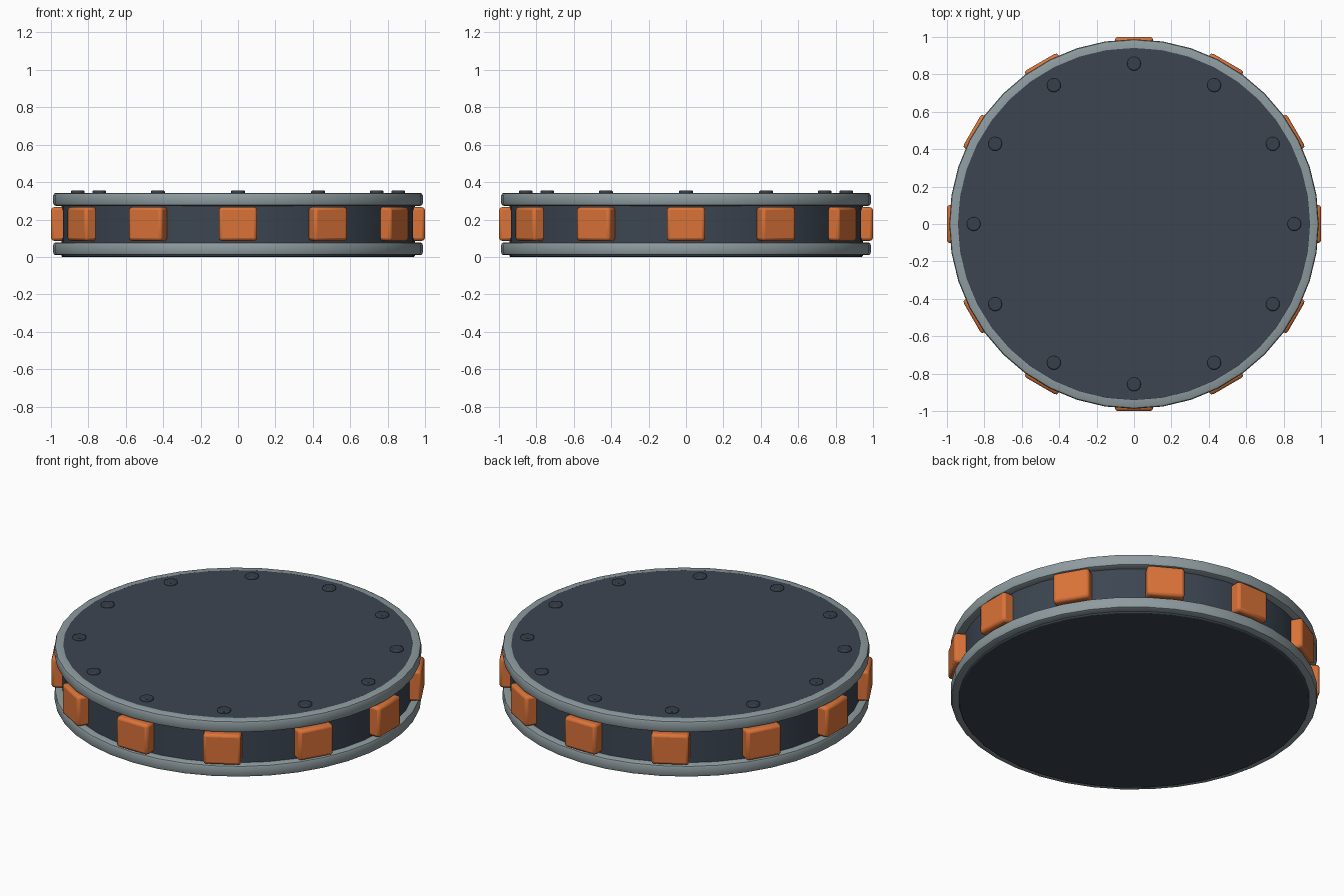
import bpy, math
from mathutils import Matrix

if "Cube" in bpy.data.objects:
    bpy.data.objects.remove(bpy.data.objects["Cube"])


def material(name, rgb):
    m = bpy.data.materials.new(name)
    m.diffuse_color = (*rgb, 1)
    m.use_nodes = True
    m.node_tree.nodes["Principled BSDF"].inputs["Base Color"].default_value = m.diffuse_color
    return m


SLATE = material("dark slate", (0.045, 0.060, 0.083))
GREY = material("steel grey", (0.27, 0.33, 0.35))
ORANGE = material("orange", (0.70, 0.17, 0.04))
BOLT = material("bolt slate", (0.038, 0.050, 0.068))


def finish(ob, name, mat, bevel=0.0, segments=2):
    ob.name = name
    ob.data.materials.clear()
    ob.data.materials.append(mat)
    if bevel:
        b = ob.modifiers.new("bevel", 'BEVEL')
        b.width, b.segments = bevel, segments
        b.limit_method = 'ANGLE'
    bpy.ops.object.select_all(action='DESELECT')
    ob.select_set(True)
    bpy.context.view_layer.objects.active = ob
    bpy.ops.object.shade_smooth_by_angle(angle=math.radians(35))
    return ob


def cylinder(name, r, z0, z1, mat, sides, bevel, x=0, y=0):
    bpy.ops.mesh.primitive_cylinder_add(vertices=sides, radius=r, depth=z1 - z0,
                                        location=(x, y, (z0 + z1) / 2))
    return finish(bpy.context.object, name, mat, bevel)


def ring(name, r0, r1, z0, z1, mat, sides=40):
    # rectangular section with chamfered outer corners, swept round the axis
    c = 0.014
    k = c * 0.3
    prof = [(r0, z0), (r1 - c, z0), (r1 - k, z0 + k), (r1, z0 + c),
            (r1, z1 - c), (r1 - k, z1 - k), (r1 - c, z1), (r0, z1)]
    n = len(prof)
    verts, faces = [], []
    for i in range(sides):
        a = 2 * math.pi * i / sides
        verts += [(r * math.cos(a), r * math.sin(a), z) for r, z in prof]
        j = (i + 1) % sides
        for p in range(n):
            q = (p + 1) % n
            faces.append((i * n + p, j * n + p, j * n + q, i * n + q))
    me = bpy.data.meshes.new(name)
    me.from_pydata(verts, [], faces)
    ob = bpy.data.objects.new(name, me)
    bpy.context.collection.objects.link(ob)
    return finish(ob, name, mat)


# Drum body and the two rims
cylinder("drum_body", 0.945, 0.0, 0.343, SLATE, 40, 0.006)
ring("lower_rim", 0.93, 0.988, 0.009, 0.078, GREY)
ring("upper_rim", 0.93, 0.988, 0.273, 0.342, GREY)

# Side pads and top bolts, every 30 degrees
for i in range(12):
    a = math.radians(30 * i)
    bpy.ops.mesh.primitive_cube_add(size=1)
    pad = bpy.context.object
    pad.data.transform(Matrix.Rotation(a, 4, 'Z')
                       @ Matrix.Translation((0.96, 0, 0.176))
                       @ Matrix.Diagonal((0.08, 0.205, 0.18, 1)))
    finish(pad, f"side_pad_{i + 1}", ORANGE, 0.016)
    cylinder(f"bolt_{i + 1}", 0.037, 0.33, 0.355, BOLT, 16, 0.006,
             0.857 * math.cos(a), 0.857 * math.sin(a))
